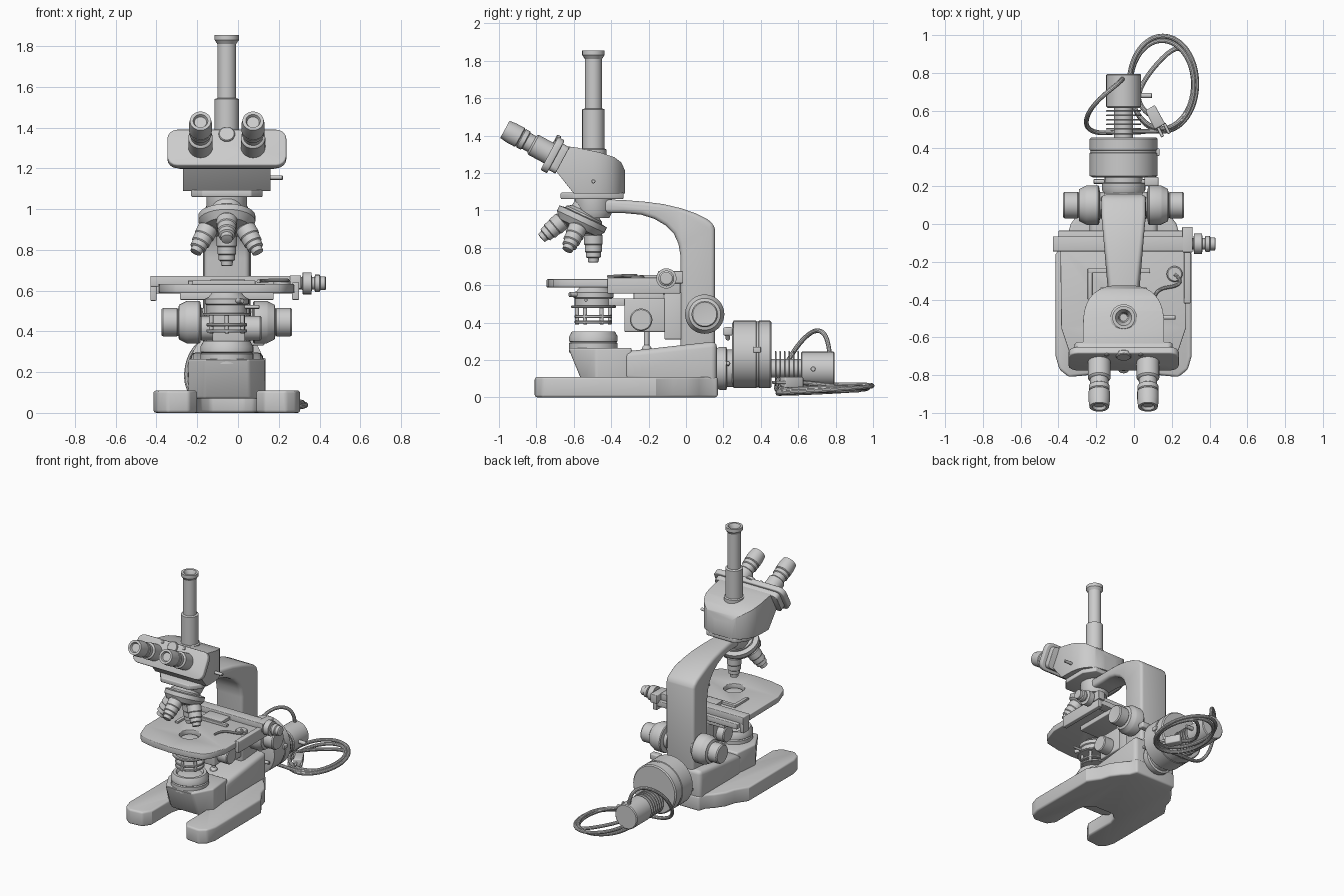
import bpy, bmesh, math
from mathutils import Vector

CX = -0.055          # optical axis in x
AY = -0.495          # optical axis in y
Z, Y, X = Vector((0, 0, 1)), Vector((0, 1, 0)), Vector((1, 0, 0))


def finish(name, bm, bevel=0.0, segs=3):
    bmesh.ops.recalc_face_normals(bm, faces=bm.faces)
    me = bpy.data.meshes.new(name)
    bm.to_mesh(me)
    bm.free()
    ob = bpy.data.objects.new(name, me)
    bpy.context.collection.objects.link(ob)
    if bevel:
        m = ob.modifiers.new("bevel", 'BEVEL')
        m.width, m.segments, m.limit_method = bevel, segs, 'ANGLE'
        m.angle_limit = math.radians(35)
    return ob


def lathe(name, prof, origin, axis=Z, n=40):
    """Revolve (radius, distance) pairs around an axis; ends are capped."""
    bm = bmesh.new()
    q = Vector(axis).to_track_quat('Z', 'Y')
    rings = []
    for r, t in prof:
        rings.append([bm.verts.new(Vector(origin) + q @ Vector(
            (r * math.cos(2 * math.pi * i / n), r * math.sin(2 * math.pi * i / n), t))) for i in range(n)])
    for a, b in zip(rings, rings[1:]):
        for i in range(n):
            bm.faces.new((a[i], a[(i + 1) % n], b[(i + 1) % n], b[i]))
    bm.faces.new(rings[0])
    bm.faces.new(rings[-1])
    return finish(name, bm)


def cyl(name, r, t0, t1, origin, axis=Z, c=0.006, n=40):
    s = c if t1 > t0 else -c
    return lathe(name, [(r - c, t0), (r, t0 + s), (r, t1 - s), (r - c, t1)], origin, axis, n)


def prism(name, pts, lo, hi, axis='z', bevel=0.0, shape=None):
    """Extrude an outline: (x, y) along z, or (y, z) along x."""
    bm = bmesh.new()
    mk = (lambda p, h: (p[0], p[1], h)) if axis == 'z' else (lambda p, h: (h, p[0], p[1]))
    a = [bm.verts.new(mk(p, lo)) for p in pts]
    b = [bm.verts.new(mk(p, hi)) for p in pts]
    bm.faces.new(a)
    bm.faces.new(b)
    for i in range(len(pts)):
        j = (i + 1) % len(pts)
        bm.faces.new((a[i], a[j], b[j], b[i]))
    if shape:
        for v in bm.verts:
            v.co = shape(v.co)
    return finish(name, bm, bevel)


def box(name, x, y, z, bevel=0.005):
    return prism(name, [(x[0], y[0]), (x[1], y[0]), (x[1], y[1]), (x[0], y[1])], z[0], z[1], 'z', bevel)


def sym(half):
    return [(CX + x, y) for x, y in half] + [(CX - x, y) for x, y in reversed(half)]


def boolean(ob, cutter, op):
    m = ob.modifiers.new("cut", 'BOOLEAN')
    m.object, m.operation, m.solver = cutter, op, 'EXACT'
    bpy.context.view_layer.objects.active = ob
    bpy.ops.object.modifier_move_to_index(modifier="cut", index=0)
    bpy.ops.object.modifier_apply(modifier="cut")
    bpy.data.objects.remove(cutter)


def tube(name, pts, r):
    cu = bpy.data.curves.new(name, 'CURVE')
    cu.dimensions, cu.bevel_depth, cu.bevel_resolution, cu.resolution_u = '3D', r, 3, 6
    cu.use_fill_caps = True
    s = cu.splines.new('NURBS')
    s.points.add(len(pts) - 1)
    for p, c in zip(s.points, pts):
        p.co = (*c, 1)
    s.order_u, s.use_endpoint_u = 4, True
    bpy.context.collection.objects.link(bpy.data.objects.new(name, cu))


# Horseshoe base, pedestal and lamp nose
prism("base", sym([(0.08, -0.40), (0.13, -0.44), (0.145, -0.50), (0.145, -0.74), (0.185, -0.80), (0.29, -0.81),
                   (0.34, -0.77), (0.36, -0.70), (0.36, -0.16), (0.30, -0.07), (0.28, 0.0), (0.23, 0.07),
                   (0.19, 0.11), (0.17, 0.17)]), 0.0, 0.11, 'z', 0.014)
prism("pedestal", [(-0.33, 0.09), (-0.33, 0.245), (0.165, 0.30), (0.165, 0.06)],
      CX - 0.18, CX + 0.18, 'x', 0.03)
prism("lamp_nose", sym([(0.11, -0.63), (0.19, -0.48), (0.17, -0.29)]), 0.07, 0.265, 'z', 0.012,
      lambda c: Vector((c.x, c.y + (0.08 if c.z < 0.1 and c.y < -0.5 else 0), c.z)))
lathe("field_lens", [(0.13, 0.24), (0.13, 0.29), (0.122, 0.295), (0.13, 0.30), (0.13, 0.325), (0.115, 0.352),
                     (0.095, 0.352), (0.085, 0.335), (0.04, 0.342)], (CX, AY, 0))

# Curved arm, narrowing towards the front
arm = [(0.155, 0.26), (0.155, 0.90), (0.145, 0.93), (0.11, 0.955), (0.05, 0.985), (-0.03, 1.012), (-0.12, 1.033),
       (-0.22, 1.046), (-0.33, 1.055), (-0.47, 1.06), (-0.47, 0.985), (-0.33, 0.985), (-0.24, 0.977),
       (-0.17, 0.955), (-0.11, 0.92), (-0.065, 0.875), (-0.04, 0.82), (-0.03, 0.76), (-0.03, 0.26)]


def taper(c):
    f = min(1, max(0, (c.y + 0.36) / 0.40))
    return Vector((CX + c.x * (0.075 + 0.043 * f), c.y, c.z))


prism("arm", arm, -1, 1, 'x', 0.022, taper)
lathe("head_mount", [(0.085, 0.96), (0.10, 0.99), (0.10, 1.07)], (CX, AY, 0))
prism("head_plate", sym([(0.12, -0.67), (0.175, -0.60), (0.175, -0.42), (0.12, -0.335)]), 1.06, 1.095, 'z', 0.006)

# Trinocular head: side profile cut to a D-shaped plan
head = prism("head", [(-0.60, 1.09), (-0.715, 1.235), (-0.655, 1.345), (-0.58, 1.335), (-0.46, 1.31), (-0.385, 1.285),
                      (-0.345, 1.255), (-0.325, 1.21), (-0.325, 1.09)], CX - 0.3, CX + 0.3, 'x', 0.012)
plan = [(0.215, -0.85), (0.215, -0.55)]
plan += [(0.215 * math.cos(a) ** 0.75, -0.55 + 0.227 * math.sin(a) ** 0.75)
         for a in (math.radians(d) for d in range(8, 90, 9))]
boolean(head, prism("head_cutter", sym(plan), 1.0, 1.5), 'INTERSECT')
cyl("head_lever", 0.011, 0.20, 0.275, (CX, -0.495, 1.155), X, 0.003, 16)

# Tilted eyepiece plate and two eyepieces
d = Vector((0, -0.88, 0.475)).normalized()
u = Vector((0, 0.475, 0.88)).normalized()
pc = Vector((CX, -0.70, 1.288))


def tilt(c):
    return pc + X * c.x + u * c.y + d * c.z


def rounded(w, h, r):
    return [(sx * (w - r) + r * math.cos(a), sy * (h - r) + r * math.sin(a))
            for sx, sy, s in ((1, 1, 0), (-1, 1, 90), (-1, -1, 180), (1, -1, 270))
            for a in (math.radians(s + k * 22.5) for k in range(5))]


prism("eyepiece_plate", rounded(0.292, 0.10, 0.05), -0.005, 0.035, 'z', 0.008, tilt)
prism("eyepiece_slide", rounded(0.26, 0.08, 0.03), -0.045, 0.0, 'z', 0.004, tilt)
for k in (-1, 1):
    o = pc + X * 0.129 * k
    lathe("eyepiece", [(0.06, 0.02), (0.06, 0.13), (0.055, 0.137), (0.048, 0.14), (0.048, 0.175), (0.055, 0.18),
                       (0.055, 0.205), (0.05, 0.21), (0.057, 0.215), (0.057, 0.265), (0.052, 0.305), (0.036, 0.305),
                       (0.03, 0.29)], o, d)
    cyl("plate_screw", 0.012, 0.03, 0.042, pc + X * 0.09 * k + u * 0.085, d, 0.003, 12)
cyl("distance_wheel", 0.04, 0.02, 0.045, pc + u * 0.07, d, 0.004, 24)

# Vertical camera tube with a hollow mouth
lathe("camera_tube", [(0.07, 1.27), (0.07, 1.325), (0.06, 1.33), (0.06, 1.54), (0.046, 1.545), (0.046, 1.81),
                      (0.056, 1.825), (0.06, 1.83), (0.06, 1.855), (0.043, 1.855), (0.025, 1.82), (0.02, 1.70)],
      (CX, AY, 0))

# Revolving nosepiece with four objectives on a cone
P = Vector((CX, AY, 1.085))
a = Vector((0, -0.423, -0.906))
s25, c25 = math.sin(math.radians(25)), math.cos(math.radians(25))
e = X.cross(a)
lathe("nosepiece", [(0.07, 0.03), (0.08, 0.10), (0.105, 0.115), (0.105, 0.125), (0.14, 0.13), (0.14, 0.16),
                    (0.115, 0.195), (0.05, 0.21)], P, a)
for k in range(4):
    t = math.radians(90 * k)
    v = a * c25 + (X * math.cos(t) + e * math.sin(t)) * s25
    lathe("objective", [(0.045, 0.15), (0.045, 0.215), (0.05, 0.22), (0.05, 0.265), (0.046, 0.27), (0.046, 0.305),
                        (0.04, 0.31), (0.04, 0.335), (0.03, 0.34), (0.028, 0.362), (0.012, 0.365)], P, v, 32)

# Stage with light opening
stage = prism("stage", sym([(0.0, -0.745), (0.14, -0.735), (0.25, -0.71), (0.29, -0.67), (0.33, -0.55), (0.335, -0.12)]),
              0.588, 0.632, 'z', 0.005)
boolean(stage, cyl("stage_cutter", 0.072, 0.5, 0.7, (CX, AY, 0)), 'DIFFERENCE')
box("stage_support", (CX - 0.23, CX + 0.23), (-0.38, -0.05), (0.555, 0.592))

# Mechanical stage: rear bar, side rails, slide holder and coaxial knob
box("stage_rear_bar", (-0.43, 0.295), (-0.145, -0.065), (0.62, 0.672))
box("stage_rear_rail", (-0.40, 0.27), (-0.11, -0.035), (0.585, 0.625))
box("stage_right_rail", (0.265, 0.30), (-0.42, -0.03), (0.555, 0.64))
box("stage_left_flange", (-0.43, -0.40), (-0.14, -0.07), (0.55, 0.64))
box("stage_right_head", (0.255, 0.31), (-0.15, -0.015), (0.61, 0.675))
box("slide_rest", (CX - 0.19, CX + 0.14), (-0.26, -0.235), (0.63, 0.65), 0.003)
box("slide_stop", (CX - 0.19, CX - 0.165), (-0.40, -0.24), (0.63, 0.648), 0.003)
box("slide_carriage", (CX - 0.08, CX + 0.09), (-0.25, -0.13), (0.632, 0.655), 0.003)
cyl("clip_pivot", 0.042, 0.625, 0.652, (0.215, -0.265, 0), Z)
tube("slide_clip", [(0.215, -0.265, 0.65), (0.27, -0.31, 0.65), (0.20, -0.34, 0.65), (0.11, -0.34, 0.65),
                    (0.10, -0.42, 0.645)], 0.009)
lathe("stage_knob", [(0.03, 0.29), (0.03, 0.315), (0.054, 0.318), (0.054, 0.36), (0.03, 0.363), (0.03, 0.375),
                     (0.042, 0.378), (0.042, 0.40), (0.034, 0.405), (0.034, 0.428), (0.028, 0.432)],
      (0, -0.105, 0.636), X)

# Stage carrier, condenser rack and its knob
box("stage_carrier", (CX - 0.10, CX + 0.10), (-0.115, -0.02), (0.31, 0.56))
box("condenser_rack", (CX - 0.07, CX + 0.09), (-0.33, -0.11), (0.35, 0.53), 0.008)
box("condenser_rack_top", (CX - 0.05, CX + 0.05), (-0.28, -0.12), (0.52, 0.56))
box("condenser_arm", (CX - 0.06, CX + 0.06), (-0.43, -0.32), (0.49, 0.53))
cyl("condenser_knob", 0.06, 0.08, 0.17, (CX, -0.24, 0.415), X)
cyl("condenser_knob_left", 0.06, -0.06, -0.13, (CX, -0.24, 0.415), X)
lathe("stop_post", [(0.028, 0.24), (0.026, 0.265), (0.014, 0.28), (0.014, 0.36)], (CX, -0.21, 0), Z, 20)

# Substage condenser: lens barrel, iris ring and open filter holder on pins
lathe("condenser", [(0.10, 0.485), (0.10, 0.53), (0.108, 0.535), (0.108, 0.56), (0.09, 0.568), (0.06, 0.605),
                    (0.03, 0.61)], (CX, AY, 0))
cyl("iris_ring", 0.12, 0.478, 0.49, (CX, AY, 0), Z, 0.003)
cyl("filter_ring_upper", 0.10, 0.425, 0.44, (CX, AY, 0), Z, 0.003)
cyl("filter_ring_lower", 0.10, 0.395, 0.41, (CX, AY, 0), Z, 0.003)
for k in range(6):
    t = math.radians(60 * k + 30)
    cyl("holder_pin", 0.011, 0.39, 0.485, (CX + 0.088 * math.cos(t), AY + 0.088 * math.sin(t), 0), Z, 0.002, 12)
cyl("iris_lever", 0.009, 0.08, 0.16, (CX, AY - 0.04, 0.52), X, 0.002, 12)
cyl("condenser_screw", 0.013, 0.09, 0.15, (CX, AY, 0.55), Vector((0.5, -0.85, 0)), 0.003, 16)

# Coaxial focus knobs on both sides
for k in (-1, 1):
    lathe("focus_knob", [(0.07, 0.10), (0.07, 0.125), (0.10, 0.13), (0.105, 0.136), (0.105, 0.195), (0.10, 0.205),
                         (0.085, 0.235), (0.07, 0.237), (0.066, 0.24), (0.07, 0.245), (0.07, 0.312), (0.064, 0.32),
                         (0.05, 0.318)], (CX, 0.10, 0.445), X * k)
box("focus_housing", (CX - 0.12, CX + 0.12), (0.02, 0.15), (0.37, 0.52), 0.015)

# Lamp house with collar, cooling fins and socket
lathe("lamp_collar", [(0.10, 0.15), (0.115, 0.18), (0.115, 0.215), (0.10, 0.22), (0.10, 0.26)], (CX, 0, 0.155), Y)
lathe("lamp_house", [(0.16, 0.245), (0.18, 0.255), (0.18, 0.375), (0.176, 0.378), (0.176, 0.388), (0.18, 0.391),
                     (0.18, 0.45), (0.172, 0.458)], (CX, 0, 0.23), Y, 56)
for x, z, ax in ((0.10, 0.33, (0.5, -0.1, 0.6)), (0.10, 0.20, (1, 0, 0.05)), (-0.10, 0.20, (-1, 0, 0.05))):
    cyl("lamp_screw", 0.012, 0.0, 0.06, (CX + x, 0.225, z - 0.02), Vector(ax), 0.003, 14)
box("lamp_clamp", (CX + 0.11, CX + 0.185), (0.20, 0.25), (0.33, 0.375), 0.01)
box("house_latch", (CX + 0.12, CX + 0.19), (0.36, 0.40), (0.24, 0.27))
cyl("socket_core", 0.05, 0.44, 0.63, (CX, 0, 0.155), Y)
for k in range(6):
    cyl("cooling_fin", 0.093, 0.475 + 0.024 * k, 0.483 + 0.024 * k, (CX, 0, 0.155), Y, 0.002)
cyl("lamp_socket", 0.092, 0.615, 0.795, (CX, 0, 0.152), Y)
cyl("socket_screw", 0.014, 0.08, 0.15, (CX, 0.68, 0.152), X, 0.003, 14)

# Cord: arch from the socket, then a coil lying on the ground, and the plug
cord = [(-0.06, 0.77, 0.20), (-0.06, 0.765, 0.30), (-0.10, 0.73, 0.37), (-0.19, 0.66, 0.35), (-0.25, 0.58, 0.26),
        (-0.26, 0.51, 0.13), (-0.19, 0.475, 0.05), (-0.08, 0.49, 0.04), (0.03, 0.49, 0.04)]
for i in range(40):
    t = math.radians(-90 + 22.5 * i)
    w = 1 - 0.055 * math.sin(i * 0.22)
    cord.append((0.15 + 0.178 * w * math.cos(t), 0.74 + 0.25 * w * math.sin(t), 0.03 + 0.02 * math.sin(i * 0.3) + 0.0007 * i))
cord += [(-0.01, 0.70, 0.07), (0.03, 0.62, 0.08), (0.08, 0.58, 0.08)]
tube("power_cord", cord, 0.0125)
plug = [(0.06, 0.60), (0.11, 0.63), (0.165, 0.53), (0.11, 0.50)]
prism("plug", plug, 0.05, 0.11, 'z', 0.008)
for s in (0, 0.035):
    cyl("plug_pin", 0.008, 0, 0.06, (0.125 + s, 0.515 + s * 0.5, 0.08), Vector((0.45, -0.9, 0)), 0.002, 12)

# Apply modifiers and smooth everything except sharp edges
bpy.ops.object.select_all(action='SELECT')
bpy.context.view_layer.objects.active = bpy.data.objects["base"]
bpy.ops.object.convert(target='MESH')
bpy.ops.object.shade_smooth_by_angle(angle=math.radians(32))
